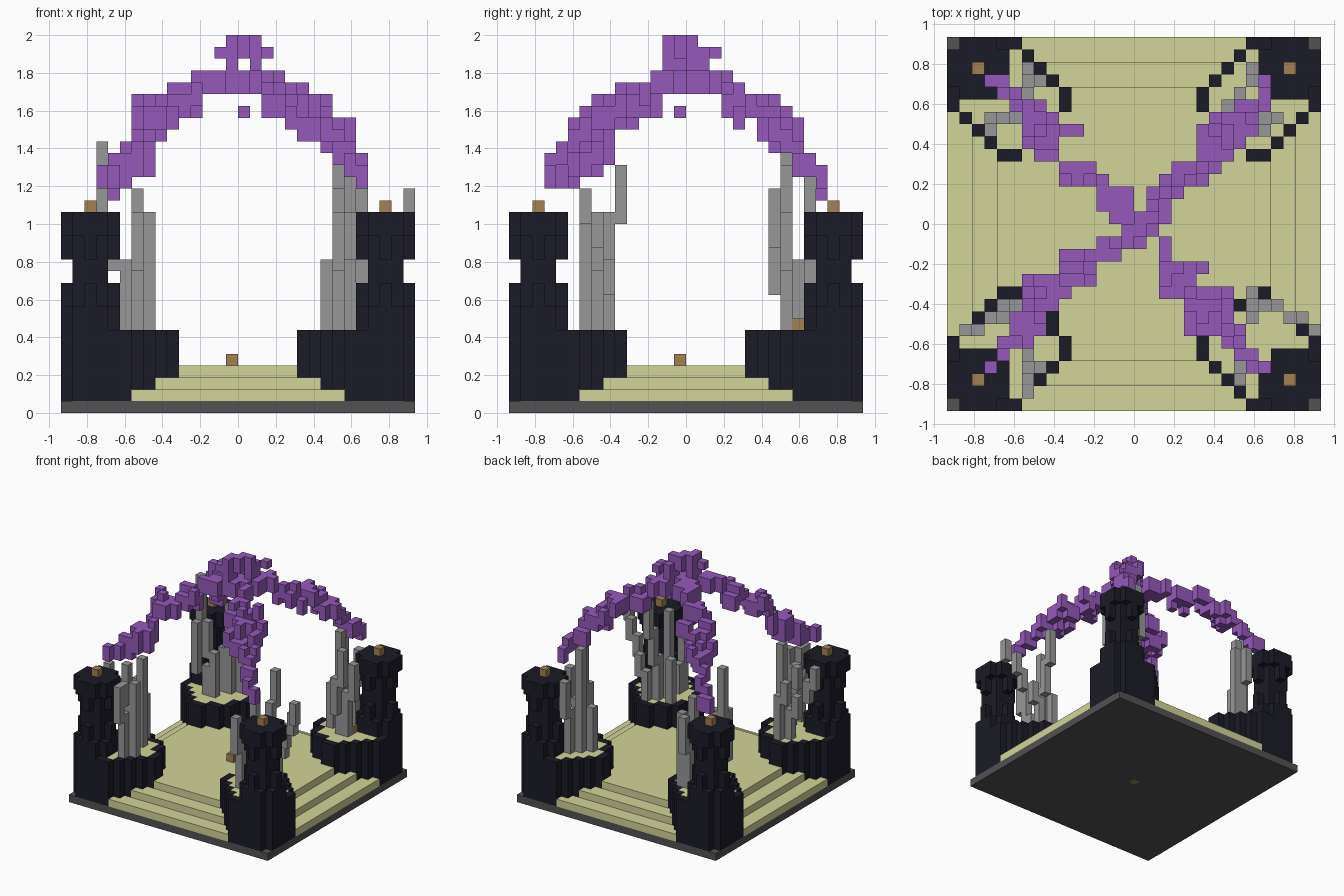
import bpy, bmesh, random

if "Cube" in bpy.data.objects:
    bpy.data.objects.remove(bpy.data.objects["Cube"], do_unlink=True)

V = 0.0625          # block size
N = 30              # blocks along each side of the base
RIM = 7             # height of the bowl rims and floors, in blocks
rng = random.Random(4)


def material(name, r, g, b):
    m = bpy.data.materials.new(name)
    m.use_nodes = True
    m.diffuse_color = (r, g, b, 1)
    bsdf = m.node_tree.nodes["Principled BSDF"]
    bsdf.inputs["Base Color"].default_value = (r, g, b, 1)
    bsdf.inputs["Roughness"].default_value = 0.9
    return m


SAND = material("sandstone", .65, .66, .32)
DARK = material("dark stone", .011, .011, .02)
GREY = material("shard grey", .31, .31, .31)
SLATE = material("base slate", .085, .085, .085)
PURPLE = material("purple crystal", .3, .1, .49)
BROWN = material("lamp brown", .36, .22, .09)


def box(x0, x1, y0, y1, z0, z1):
    """All block positions in a half-open range."""
    return {(x, y, z) for x in range(x0, x1) for y in range(y0, y1) for z in range(z0, z1)}


def blocks(name, cells, mat):
    """Make one object from the outer faces of a set of blocks."""
    bm = bmesh.new()
    corner = {}

    def vert(p):
        if p not in corner:
            corner[p] = bm.verts.new(((p[0] - N / 2) * V, (p[1] - N / 2) * V, p[2] * V))
        return corner[p]

    for c in sorted(cells):
        for axis in range(3):
            for side in (0, 1):
                near = list(c)
                near[axis] += 2 * side - 1
                if tuple(near) in cells:
                    continue
                u, w = (axis + 1) % 3, (axis + 2) % 3
                ring = []
                for du, dw in ((0, 0), (1, 0), (1, 1), (0, 1)):
                    p = list(c)
                    p[axis] += side
                    p[u] += du
                    p[w] += dw
                    ring.append(vert(tuple(p)))
                bm.faces.new(ring if side else ring[::-1])
    me = bpy.data.meshes.new(name)
    bm.to_mesh(me)
    bm.free()
    me.materials.append(mat)
    ob = bpy.data.objects.new(name, me)
    bpy.context.collection.objects.link(ob)


def in_bowl(a, b):
    """Footprint of a corner bowl, counted from the outer corner."""
    if not (0 <= a < 10 and 0 <= b < 10) or a + b == 0 or abs(a - b) > 5:
        return False
    return a + b <= 9 or (a - 4.5) ** 2 + (b - 4.5) ** 2 <= 21


def is_rim(a, b):
    return not all(in_bowl(a + dx, b + dy) for dx, dy in ((1, 0), (-1, 0), (0, 1), (0, -1)))


def round_tower(a, b):
    """Square of five blocks without its corners."""
    return 0 <= a < 5 and 0 <= b < 5 and not (a in (0, 4) and b in (0, 4))


# Base slab and the three steps
centre = N // 2 - 1
blocks("base_slab", box(0, N, 0, N, 0, 1) - {(centre, centre, 0)}, SLATE)
steps = set()
for k in (1, 2, 3):
    inset = 2 * (k - 1)
    steps |= box(inset, N - inset, inset, N - inset, k, k + 1)
steps = {c for c in steps
         if not in_bowl(min(c[0], N - 1 - c[0]), min(c[1], N - 1 - c[1]))
         and max(min(c[0], N - 1 - c[0]), min(c[1], N - 1 - c[1])) > 0}
blocks("steps", steps, SAND)
blocks("centre_lamp", {(centre, centre, 0), (centre, centre, 4)}, BROWN)

# Corner towers, bowls and lamps, mirrored to all four corners
tower, floor = set(), set()
for a in range(10):
    for b in range(10):
        if not in_bowl(a, b):
            continue
        core = round_tower(a, b)
        part = tower if core or is_rim(a, b) else floor
        part |= box(a, a + 1, b, b + 1, 1, RIM)
        if core:
            neck = a in (1, 2, 3) and b in (1, 2, 3)
            bracket = neck or a == 2 or b == 2
            for k in range(RIM, 17):
                if k < 9 or k > 14 or neck or (bracket and k not in (11, 12)):
                    tower.add((a, b, k))

for fx, side in ((False, "right"), (True, "left")):
    for fy, end in ((False, "front"), (True, "back")):
        def place(cells):
            return {(N - 1 - x if fx else x, N - 1 - y if fy else y, z) for x, y, z in cells}
        tag = end + "_" + side
        blocks(tag + "_tower", place(tower), DARK)
        blocks(tag + "_bowl_floor", place(floor), SAND)
        blocks(tag + "_tower_lamp", place({(2, 2, 17)}), BROWN)
blocks("bowl_lamp", {(25, 24, RIM)}, BROWN)

# Leaning shards: u grows upwards, n e s w step sideways
MOVES = {"n": (0, 1), "s": (0, -1), "e": (1, 0), "w": (-1, 0)}


def shard(x, y, path):
    z, cells, low = RIM, set(), RIM
    for step in path:
        if step == "u":
            cells |= box(x, x + 1, y, y + 1, low, z + 2)
            z += 2
            low = z
        else:
            x, y = x + MOVES[step][0], y + MOVES[step][1]
            low = max(RIM, z - 1)
    return cells


SHARDS = {
    "front_right": [(5, 8, "uuuwuswu"), (4, 7, "uuwuwsuwu"), (6, 4, "uusuusu"),
                    (7, 3, "uuuuu"), (6, 2, "uuusuu"), (6, 6, "uuuuuu")],
    "front_left": [(25, 8, "uueuesueuesu"), (24, 7, "uuunuunuu"), (23, 4, "uusuus"),
                   (23, 3, "uuusuu"), (23, 6, "uuuuuu"), (22, 7, "uuu")],
    "back_right": [(5, 23, "uuuwuuwuuu"), (4, 23, "uuswuuu"), (6, 25, "uuuuuu"),
                   (7, 26, "uuuuu"), (6, 26, "uuunuu"), (5, 25, "uuu")],
    "back_left": [(22, 24, "uuuneuuuu"), (24, 26, "uuunuu"), (24, 23, "uusuueuu"),
                  (25, 23, "uuueuu"), (23, 25, "uuuuuu"), (24, 23, "uuuuuuu")],
}
for tag, group in SHARDS.items():
    blocks(tag + "_shards", set().union(*(shard(*s) for s in group)), GREY)

# Crossed crystal arches: first and last block of the two arms in each row, back to front
ROWS = [(3, 4, 25, 25), (4, 5, 25, 25), (5, 7, 23, 25), (6, 8, 21, 24),
        (6, 10, 20, 24), (6, 8, 20, 23), (7, 8, 20, 22), (9, 11, 18, 21),
        (9, 12, 17, 20), (12, 14, 16, 18), (12, 14, 16, 17), (13, 14, 15, 17),
        (14, 14, 15, 16), (12, 15, 17, 17), (9, 13, 17, 17), (9, 11, 17, 20),
        (6, 11, 17, 19), (6, 9, 17, 22), (6, 8, 19, 22), (5, 7, 19, 22),
        (5, 7, 19, 23), (4, 6, 22, 23), (4, 4, 23, 24), (3, 3, 24, 25)]
arch = set()
for row, (l0, l1, r0, r1) in enumerate(ROWS):
    y = N - 4 - row
    for x in [*range(l0, l1 + 1), *range(r0, r1 + 1)]:
        d = (abs(x - 14.5) + abs(y - 14.5)) / 2
        top = round(28.3 - 8 * (d / 11) ** 2) - (rng.random() < .35 and d > 2)
        bottom = top - 1
        if x < centre and y < centre and d > 7:     # the thicker, drooping arm end
            top = min(top, 20 + max(0, round(.8 * (11 - d))))
            bottom = max(19, top - 2)
        arch |= box(x, x + 1, y, y + 1, bottom, top + 1)
blocks("crystal_arches", arch, PURPLE)

# Crown over the crossing and the block hanging below it
crown = {(15, 14, 25), (14, 13, 29), (14, 14, 29), (16, 16, 29), (16, 15, 29)}
crown |= {(13, 13, 30), (14, 13, 30), (14, 14, 30), (15, 14, 30), (15, 15, 30),
          (16, 15, 30), (16, 16, 30), (17, 17, 30)}
crown |= {(14, 13, 31), (14, 14, 31), (15, 14, 31), (15, 15, 31), (16, 15, 31)}
blocks("crystal_crown", crown, PURPLE)
